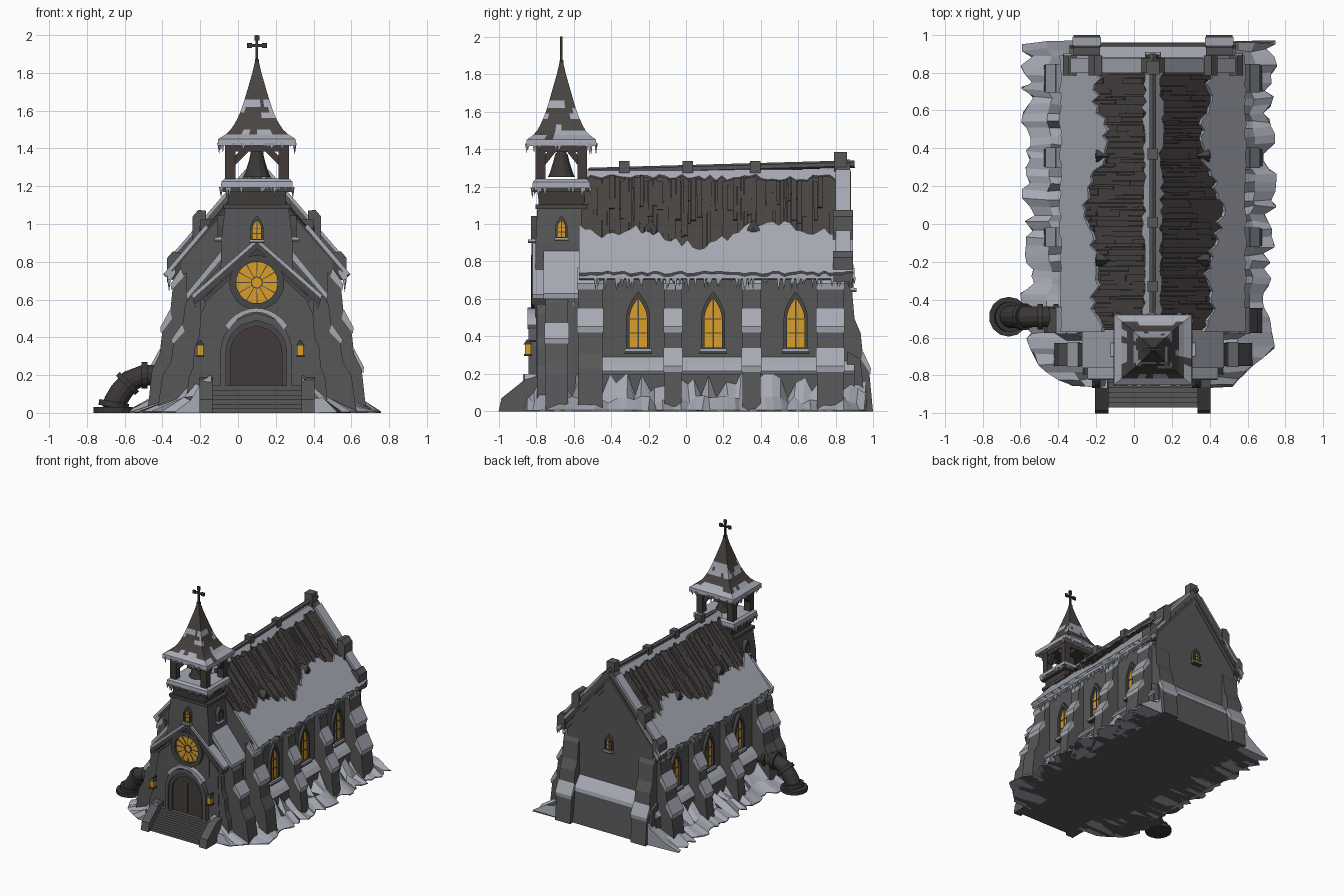
import bpy, bmesh, math, random
from mathutils import Vector as V, noise

if "Cube" in bpy.data.objects:
    bpy.data.objects.remove(bpy.data.objects["Cube"])

random.seed(4)
R = random.uniform
CX, TY = 0.10, -0.665          # church axis, tower centre
Z = V((0, 0, 1))
COL = {"stone": (.095, .095, .099), "dark_stone": (.064, .064, .066), "snow": (.385, .40, .455),
       "roof_tile": (.066, .058, .055), "timber": (.054, .046, .043), "iron": (.042, .038, .036),
       "amber_glass": (.70, .34, .02)}
MATS = {}
for k, c in COL.items():
    MATS[k] = bpy.data.materials.new(k)
    MATS[k].diffuse_color = (*c, 1)
parts = {}

def get(name, mat):
    return parts.setdefault(name, (bmesh.new(), [mat]))[0]

def loft(name, mat, rings, closed=False):
    bm = get(name, mat)
    vs = [[bm.verts.new(p) for p in r] for r in rings]
    n, faces = len(vs[0]), []
    pairs = list(zip(vs, vs[1:])) + ([(vs[-1], vs[0])] if closed else [])
    for a, b in pairs:
        faces += [bm.faces.new((a[i], a[(i + 1) % n], b[(i + 1) % n], b[i])) for i in range(n)]
    if not closed:
        faces += [bm.faces.new(vs[0]), bm.faces.new(vs[-1])]
    return faces

def solid(name, mat, pts, vec):
    pts = [V(p) for p in pts]
    return loft(name, mat, [pts, [p + V(vec) for p in pts]])

def box(name, mat, x0, x1, y0, y1, z0, z1):
    solid(name, mat, [(x0, y0, z0), (x1, y0, z0), (x1, y1, z0), (x0, y1, z0)], (0, 0, z1 - z0))

def slab_y(name, mat, prof, y0, y1, s=1):      # profile in (dx, z), run along y
    solid(name, mat, [(CX + s * a, y0, b) for a, b in prof], (0, y1 - y0, 0))

def tube(name, mat, pts, radii, n=4):
    pts, rings = [V(p) for p in pts], []
    for i, p in enumerate(pts):
        q = (pts[min(i + 1, len(pts) - 1)] - pts[max(i - 1, 0)]).to_track_quat('Z', 'Y')
        rings.append([p + q @ V((radii[i] * math.cos(2 * math.pi * (k + .5) / n),
                                 radii[i] * math.sin(2 * math.pi * (k + .5) / n), 0)) for k in range(n)])
    loft(name, mat, rings)

def rect(hx, hy, z, n=1):                      # rectangular ring round the tower axis
    c = [(-hx, -hy), (hx, -hy), (hx, hy), (-hx, hy)]
    return [V((CX, TY, z)) + V((*c[i], 0)).lerp(V((*c[(i + 1) % 4], 0)), k / n) for i in range(4) for k in range(n)]

def icicles(p, q, count, length):
    for i in range(count):
        c = V(p).lerp(V(q), R(0, 1))
        tube("icicles", "snow", [c, c - Z * length * R(.3, 1)], [R(.008, .015), .001], 4)

def arch(w, h, spring, p=1.8, q=1.0, low=0.0):
    t = [i / 7 for i in range(8)]
    right = [(w * (1 - k ** p) ** q, spring + (h - spring) * k) for k in t]
    return [(-w, low), (w, low)] + right + [(-a, b) for a, b in right[-2::-1]]

def place(o, u, n, pts, d):
    return [V(o) + V(u) * a + Z * b + V(n) * d for a, b in pts]

def ring(name, mat, o, u, n, outer, inner, d0, d1):
    loft(name, mat, [place(o, u, n, *k) for k in ((outer, d0), (outer, d1), (inner, d1), (inner, d0))], True)

def lancet(o, u, n, w, h, f):                  # window: glass, frame, glazing bars, snowy sill
    g = arch(w, h, h * .6)
    solid("window_glass", "amber_glass", place(o, u, n, g, 0), V(n) * .006)
    ring("window_frames", "dark_stone", o, u, n, arch(w + f, h + f * 2, h * .6, low=-f), g, -.01, .025)
    def bar(a0, a1, b0, b1):
        solid("glazing_bars", "dark_stone", place(o, u, n, [(a0, b0), (a1, b0), (a1, b1), (a0, b1)], .004), V(n) * .007)
    t = .004 if w > .03 else .0025
    bar(-t, t, 0, h * .98)
    for k in (.3, .58):
        bar(-w * .95, w * .95, h * k - t * .7, h * k + t * .7)
    for m, b in (("dark_stone", -f * 1.8), ("snow", -f)):
        solid("sills_" + m, m, place(o, u, n, [(-w - f * 1.5, b), (w + f * 1.5, b), (w + f * 1.3, b + f * .8), (-w - f * 1.3, b + f * .8)], 0), V(n) * .04)

# Nave walls, plinth and rear gable
slab_y("nave_walls", "stone", [(-.40, 0), (.40, 0), (.40, .80), (0, 1.25), (-.40, .80)], -.56, .87)
for s in (-1, 1):
    slab_y("nave_plinth", "stone", [(.38, 0), (.46, 0), (.45, .21), (.38, .25)], -.56, .90, s)
    slab_y("plinth_snow", "snow", [(.39, .24), (.455, .20), (.465, .215), (.44, .25), (.39, .30)], -.55, .90, s)
solid("rear_plinth", "stone", [(CX - .44, .86, 0), (CX - .44, .96, 0), (CX - .44, .93, .28), (CX - .44, .86, .32)], (.88, 0, 0))
solid("rear_snow", "snow", [(CX - .28, .865, .38), (CX - .28, .865, .30), (CX - .28, .94, .26), (CX - .28, .935, .29)], (.56, 0, 0))

# Stepped buttresses with snow on the slopes: (offset, height)
PROF = [(-.03, .74), (.0, .74), (.045, .67), (.06, .52), (.10, .44), (.115, .31), (.155, .23), (.18, 0), (-.03, 0)]
def buttress(base, out, width, top=1.0, reach=1.0, caps=(1, 3, 5)):
    o, out = V(base), V(out)
    side = out.cross(Z)
    pt = lambda a, b, w: o + out * a * reach + Z * b * top + side * w
    solid("buttresses", "stone", [pt(a, b, -width / 2) for a, b in PROF], side * width)
    for i in caps:
        (a, b), (c, d) = PROF[i:i + 2]
        w = width / 2 + .006
        solid("buttress_snow", "snow", [pt(*k, -w) for k in ((a - .012, b - .02), (c + .008, d - .02), (c + .012, d + .012), (a, b + .028))], side * 2 * w)

for s in (-1, 1):
    for y, w, c in ((-.51, .13, (1, 3)), (-.07, .09, (1, 3, 5)), (.35, .095, (1, 3, 5)), (.77, .14, (1, 3, 5))):
        buttress((CX + s * .40, y, 0), (s, 0, 0), w, caps=c)
    buttress((CX + s * .35, .85, 0), (0, 1, 0), .14, .95, .82, caps=(5,))
    buttress((CX + s * .33, -.69, 0), (s, 0, 0), .12, .86, 1.1, caps=(3,))
    buttress((CX + s * .27, -.755, 0), (s, 0, 0), .08, .78, .6, caps=())
    # Shoulder blocks beside the entrance, with lean-to snow roofs
    slab_y("front_shoulders", "stone", [(.1, 0), (.36, 0), (.34, .62), (.1, .88)], -.74, -.54, s)
    slab_y("shoulder_snow", "snow", [(.17, .83), (.37, .60), (.375, .63), (.17, .88)], -.76, -.53, s)
    # Side windows
    for y in (-.255, .145, .585):
        lancet((CX + s * .40, y, .34), (0, 1, 0), (s, 0, 0), .046, .265, .018)

# Main roof: slabs, planked tiles, jagged snow
rz = lambda dx: 1.28 - 1.17 * dx
for s in (-1, 1):
    nrm = V((s * 1.17, 0, 1)).normalized()
    P = lambda dx, y, h=0: V((CX + s * dx, y, rz(dx))) + nrm * h
    slab_y("roof_slabs", "roof_tile", [(0, 1.24), (0, 1.28), (.465, rz(.465)), (.45, rz(.465) - .03)], -.56, .88, s)
    y = -.55
    while y < .78:
        w, a = R(.012, .03), R(.01, .05)
        while a < .37:
            b = min(.40, a + R(.08, .2))
            solid("roof_planks", "roof_tile", [P(a, y), P(b, y + R(-.004, .004)), P(b, y + w), P(a, y + w)], nrm * R(.003, .013))
            a = b
        y += w + .002
    # Snow on the lower slope, reaching higher in places, and along the ridge
    ys = [-.57 + i * (1.46 / 48) for i in range(49)]
    edge = [P(.26 + .085 * math.exp(-(k + .02) ** 2 / .05) + .03 * math.sin(k * 11) + R(-.025, .025), k) for k in ys]
    solid("roof_snow", "snow", edge + [P(.465 + R(0, .015), k) for k in ys[::-1]], nrm * .022)
    solid("ridge_snow", "snow", [P(0, -.55), P(0, .8)] + [P(R(.02, .05), k) for k in ys[-3::-1]], nrm * .016)
    slab_y("eave_snow", "snow", [(.43, .765), (.473, .735), (.475, .71), (.455, .70), (.43, .74)], -.57, .9, s)
    ex = CX + s * .465
    icicles((ex, -.56, .715), (ex, .9, .715), 70, .075)
    # Small roof vents
    for y in (-.19, .36):
        solid("roof_vents", "dark_stone", [(CX + s * .30, y + a, b) for a, b in ((-.026, .90), (.026, .90), (.032, .975), (0, 1.025), (-.032, .975))], (-s * .1, 0, 0))
        solid("vent_openings", "iron", [(CX + s * .301, y + a, b) for a, b in ((-.015, .94), (.015, .94), (.015, .965), (0, .99), (-.015, .965))], (s * .003, 0, 0))
    # Rear parapet with kneelers
    slab_y("rear_parapet", "stone", [(0, 1.20), (0, 1.345), (.46, .81), (.46, .70), (.40, .72)], .80, .875, s)
    slab_y("parapet_snow", "snow", [(.06, 1.265), (.06, 1.29), (.465, .82), (.465, .80)], .797, .878, s)
    for a, z in ((.30, .95), (.435, .73)):
        slab_y("kneelers", "stone", [(a - .03, z), (a + .04, z - .04), (a + .04, z + .09), (a + .01, z + .125), (a - .03, z + .12)], .785, .89, s)
box("kneelers", "stone", CX - .035, CX + .035, .79, .86, 1.28, 1.385)
lancet((CX, .87, .66), (-1, 0, 0), (0, 1, 0), .024, .10, .012)

# Ridge rail and blocks
tube("ridge_rail", "stone", [(CX, -.52, 1.28), (CX, .9, 1.32)], [.02, .02], 6)
for y in (-.33, .01, .37):
    box("ridge_blocks", "stone", CX - .028, CX + .028, y - .028, y + .028, 1.25, 1.335)

# Entrance block with gabled front
F = -.80
slab_y("entrance_block", "stone", [(-.29, 0), (.29, 0), (.27, .62), (0, .89), (-.27, .62)], F, -.54)
for s in (-1, 1):
    slab_y("entrance_roof", "dark_stone", [(0, .87), (0, .905), (.34, .605), (.33, .57)], -.825, -.54, s)
    slab_y("entrance_roof_snow", "snow", [(0, .905), (0, .925), (.345, .625), (.34, .605)], -.82, -.54, s)
    icicles((CX + s * .32, -.815, .6), (CX + s * .345, -.6, .59), 10, .06)
    slab_y("gable_trim", "dark_stone", [(0, .84), (0, .865), (.29, .60), (.275, .585)], F - .015, F, s)
# Door with stepped surround
o, u, n = (CX - .003, F, .14), (1, 0, 0), (0, -1, 0)
A = lambda w, h: arch(w, h, .18, 2, .55)
solid("door", "timber", place(o, u, n, A(.135, .32), 0), V(n) * .008)
ring("door_surround", "dark_stone", o, u, n, A(.16, .35), A(.135, .32), -.01, .025)
ring("door_surround_outer", "stone", o, u, n, A(.19, .39), A(.16, .35), -.01, .04)
for a in (-.09, -.045, 0, .045, .09):
    box("door_gaps", "iron", CX - .005 + a, CX - .001 + a, F - .011, F, .15, .40)
arc = [(.205 * math.cos(t), .19 + .225 * math.sin(t)) for t in [math.pi * (.2 + .06 * i) for i in range(11)]]
solid("door_arch_snow", "snow", place(o, u, n, arc + [(a * .88, b - .022) for a, b in arc[::-1]], 0), V(n) * .045)
# Rose window
o = (CX, F, .69)
circ = lambda r: [(r * math.cos(i * math.pi / 12), r * math.sin(i * math.pi / 12)) for i in range(24)]
solid("rose_glass", "amber_glass", place(o, u, n, circ(.112), 0), V(n) * .007)
ring("rose_ring", "dark_stone", o, u, n, circ(.145), circ(.11), -.01, .028)
ring("rose_hub", "dark_stone", o, u, n, circ(.032), circ(.026), 0, .014)
for i in range(12):
    t = i * math.pi / 6
    tube("rose_spokes", "dark_stone", [V(o) + V((r * math.cos(t), -.008, r * math.sin(t))) for r in (.028, .112)], [.002, .004])
# Steps and cheek walls
for i in range(6):
    box("steps", "stone", CX - .24, CX + .24, -.97 + i * .026, -.79, 0, .024 * (i + 1))
for s in (-1, 1):
    x = CX + s * .27
    solid("step_cheeks", "stone", [(x - .035, a, b) for a, b in ((-1, 0), (-.985, .07), (-.86, .17), (-.79, .19), (-.79, 0))], (.07, 0, 0))
# Wall lanterns
for x in (-.2, .33):
    box("lantern_glass", "amber_glass", x - .017, x + .017, -.86, -.827, .305, .36)
    box("lantern_caps", "iron", x - .021, x + .021, -.865, -.823, .295, .306)
    tube("lantern_caps", "iron", [(x, -.844, .358), (x, -.844, .385)], [.032, .006])
    box("lantern_caps", "iron", x - .005, x + .005, -.845, -.76, .37, .38)

# Tower shaft, ledge and snow
loft("tower", "stone", [rect(*k) for k in ((.195, .14, .5), (.19, .138, .9), (.168, .128, 1.09), (.168, .128, 1.10))])
loft("tower_band", "dark_stone", [rect(.178, .138, 1.08), rect(.178, .138, 1.105)])
loft("belfry_base", "timber", [rect(.15, .122, 1.10), rect(.155, .125, 1.18)])
loft("belfry_ledge", "dark_stone", [rect(.182, .148, 1.17), rect(.186, .15, 1.20)])
loft("ledge_snow", "snow", [rect(.19, .155, 1.195), rect(.188, .152, 1.225), rect(.17, .135, 1.24)])
lancet((CX, TY - .137, .92), (1, 0, 0), (0, -1, 0), .022, .10, .012)
for s in (-1, 1):
    lancet((CX + s * .184, TY, .93), (0, 1, 0), (s, 0, 0), .02, .09, .012)
    # Belfry posts and braces
    for t in (-1, 1):
        x, y = CX + s * .142, TY + t * .112
        box("belfry_posts", "timber", x - .028, x + .028, y - .026, y + .026, 1.2, 1.44)
        tube("belfry_braces", "timber", [(x, y, 1.31), (x - s * .1, y, 1.41)], [.024, .024])
        tube("belfry_braces", "timber", [(x, y, 1.31), (x, y - t * .08, 1.41)], [.024, .024])
    for h, k in ((.19, 1.195), (.2, 1.43)):
        v = .155 if h < .2 else .185
        icicles((CX - h, TY + s * v, k), (CX + h, TY + s * v, k), 12, .06)
        icicles((CX + s * h, TY - v, k), (CX + s * h, TY + v, k), 12, .06)
loft("belfry_beam", "timber", [rect(.165, .135, 1.385), rect(.165, .135, 1.425)])
tube("bell", "iron", [(CX, TY, z) for z in (1.25, 1.27, 1.33, 1.37, 1.40)], [.075, .065, .045, .035, .012], 12)

# Flared spire: snow by height and noise
SP = [(1.415, .208, .188), (1.45, .205, .185), (1.475, .165, .15), (1.50, .138, .128), (1.53, .118, .112), (1.56, .102, .098),
      (1.59, .089, .086), (1.62, .078, .076), (1.66, .065, .064), (1.72, .047, .047), (1.8, .024, .024), (1.87, .008, .008)]
faces = loft("spire", "snow", [rect(a, b, z, 8) for z, a, b in SP])
parts["spire"][1].append("roof_tile")
for f in faces:
    c = f.calc_center_median()
    k = noise.noise(c * 14)
    f.material_index = int(c.z > 1.49 + .05 * k and not (1.56 < c.z < 1.64 and k > -.05))
# Cross
tube("cross", "iron", [(CX, TY, z) for z in (1.84, 1.87, 1.875, 2.0)], [.016, .016, .010, .010])
tube("cross", "iron", [(CX - .05, TY, 1.945), (CX + .05, TY, 1.945)], [.010, .010])
for x, z in ((-.04, 1.945), (.04, 1.945), (0, 1.985)):
    box("cross_tips", "iron", CX + x - .013, CX + x + .013, TY - .006, TY + .006, z - .014, z + .014)

# Drain pipe with collars
py = -.49
tube("drain_pipe", "iron", [(-.28, py, .2), (-.50, py, .2), (-.57, py, .17), (-.62, py, .11), (-.65, py, .06), (-.66, py, .03), (-.66, py, 0)], [.055, .055, .058, .06, .06, .06, .06], 14)
for a, b, r in (((-.40, .2), (-.425, .2), .07), ((-.48, .2), (-.51, .2), .07), ((-.575, .165), (-.595, .145), .072), ((-.662, .0), (-.662, .03), .105), ((-.66, .03), (-.655, .06), .08)):
    tube("pipe_collars", "iron", [(a[0], py, a[1]), (b[0], py, b[1])], [r, r], 14)

# Drifted ground snow along both sides, over a flat base
for s in (-1, 1):
    rows, N = [], 44
    for i in range(N + 1):
        y = -.86 + 1.82 * i / N
        k = min(1, .66 + (y + .86) * 1.8)
        out = k * ((.665 if s < 0 else .62) + R(-.04, .04))
        ins = .45 if y > -.6 else .29
        mid = ins + (out - ins) * .45
        g = lambda dx, z: (CX + s * dx, y + R(-.012, .012), z)
        rows.append([g(ins - .05, 0), g(ins - .05, .2), g(ins, R(.07, .21)), g(mid, R(.035, .09)), g(out, .008), g(out, 0)])
    loft("ground_snow", "snow", rows)
    solid("base_plate", "stone", [(r[-1][0], r[-1][1], 0) for r in rows] + [(CX, .95, 0), (CX, -.86, 0)], (0, 0, .004))

# Build the objects
for name, (bm, mats) in parts.items():
    bmesh.ops.recalc_face_normals(bm, faces=bm.faces)
    me = bpy.data.meshes.new(name)
    bm.to_mesh(me)
    bm.free()
    for m in mats:
        me.materials.append(MATS[m])
    bpy.context.collection.objects.link(bpy.data.objects.new(name, me))

for m in bpy.data.materials:
    if m.users and not m.is_grease_pencil:
        m.use_nodes = True
        m.node_tree.nodes["Principled BSDF"].inputs["Base Color"].default_value = m.diffuse_color
